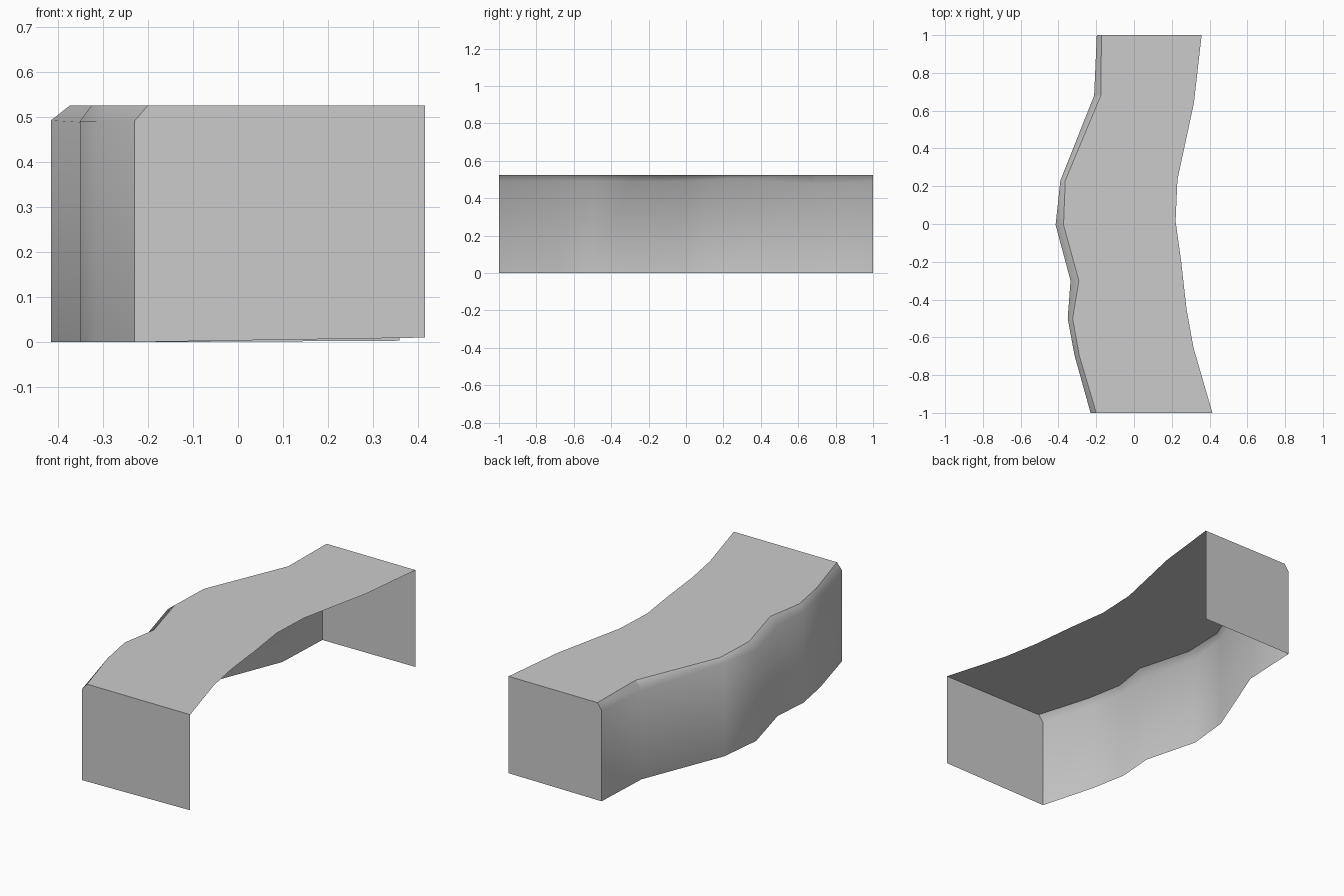
import bpy
import bmesh

cube = bpy.data.objects.get("Cube")
if cube:
    bpy.data.objects.remove(cube, do_unlink=True)

HEIGHT = 0.525

# Plain grey finish
grey = bpy.data.materials.new("plain grey")
grey.use_nodes = True
colour = (0.6, 0.6, 0.6, 1)
grey.diffuse_color = colour
grey.node_tree.nodes["Principled BSDF"].inputs["Base Color"].default_value = colour

# Stations from front to back: y, wall x, wall top z, roof edge x
wall_stations = [
    (-1.0, -0.23, 0.49, -0.20), (-0.695, -0.315, 0.49, -0.29),
    (-0.5, -0.351, 0.49, -0.325), (-0.3, -0.336, 0.487, -0.292),
    (-0.005, -0.415, 0.492, -0.373), (0.23, -0.39, 0.503, -0.364),
    (0.68, -0.211, 0.477, -0.176), (1.0, -0.197, 0.488, -0.172),
]
# Roof edge above the open side, front to back
open_edge = [(0.415, -1), (0.315, -0.655), (0.278, -0.45), (0.25, -0.2),
             (0.22, 0.015), (0.23, 0.235), (0.317, 0.64), (0.358, 1)]

bm = bmesh.new()
rings = []
for (y, wx, wz, rx), (ox, oy) in zip(wall_stations, open_edge):
    profile = [(wx, y, 0), (wx, y, wz), (rx, y, HEIGHT), (ox, oy, HEIGHT)]
    rings.append([bm.verts.new(p) for p in profile])

# Curved side wall, sloping shoulder and roof
for a, b in zip(rings, rings[1:]):
    for i in range(3):
        face = bm.faces.new((a[i], a[i + 1], b[i + 1], b[i]))
        face.smooth = i < 2

# Flat end walls
for ring, (x, y), z in ((rings[0], open_edge[0], 0.01),
                        (rings[-1], open_edge[-1], 0.003)):
    foot = bm.verts.new((x, y, z))
    bm.faces.new(ring + [foot])
bmesh.ops.recalc_face_normals(bm, faces=bm.faces)
roof = max(bm.faces, key=lambda f: f.calc_center_median().z)
if roof.normal.z < 0:
    bmesh.ops.reverse_faces(bm, faces=bm.faces)

# Crisp roof rim, end rims and the step in the shoulder
for edge in bm.edges:
    if any(not f.smooth for f in edge.link_faces):
        edge.smooth = False
bm.edges.get((rings[6][1], rings[6][2])).smooth = False

mesh = bpy.data.meshes.new("curved_shell")
bm.to_mesh(mesh)
bm.free()
mesh.materials.append(grey)
shell = bpy.data.objects.new("curved_shell", mesh)
bpy.context.collection.objects.link(shell)
